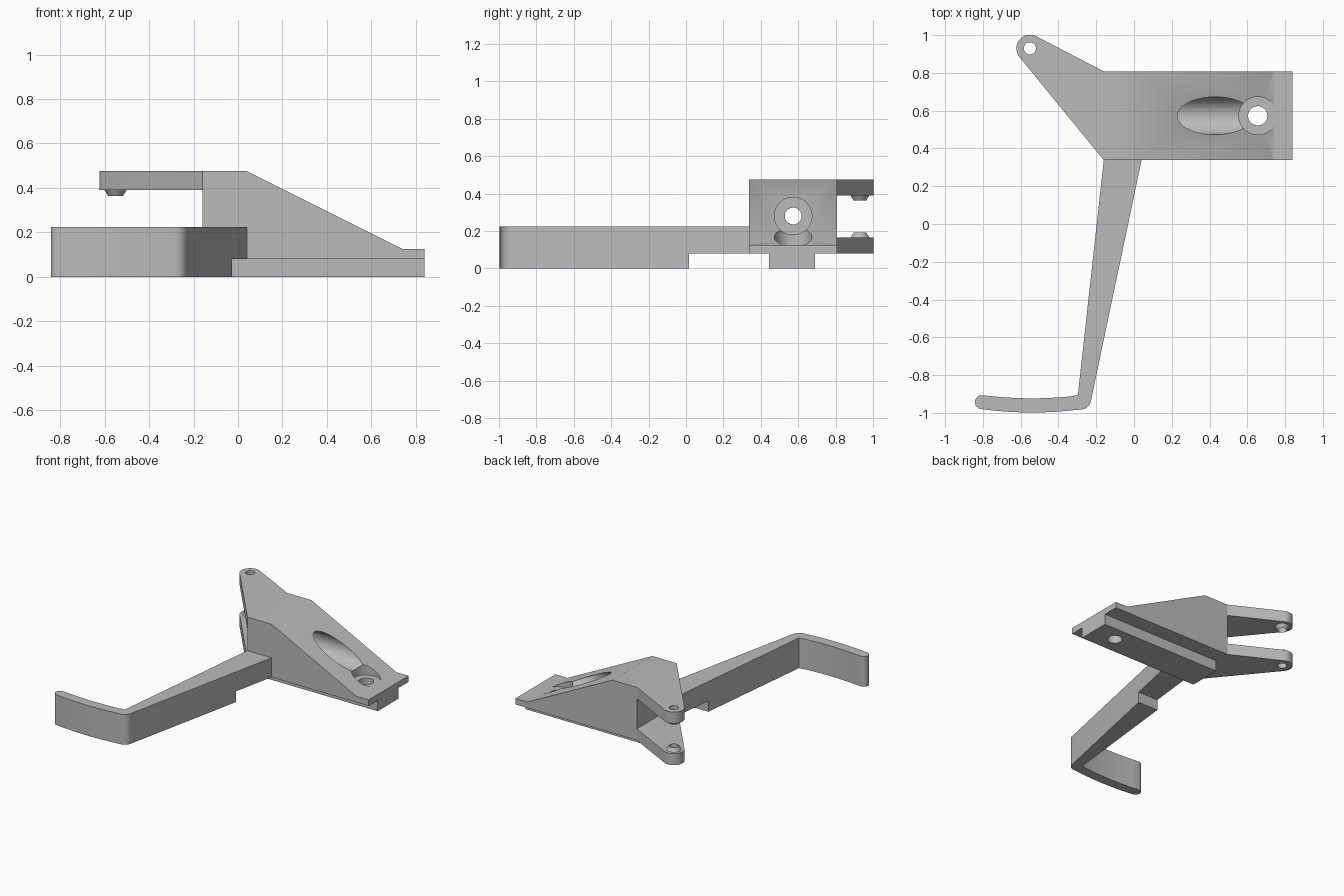
import bpy, bmesh, math

if "Cube" in bpy.data.objects:
    bpy.data.objects.remove(bpy.data.objects["Cube"])

grey = bpy.data.materials.new("plain grey")
grey.diffuse_color = (0.5, 0.5, 0.5, 1)
grey.use_nodes = True
grey.node_tree.nodes["Principled BSDF"].inputs["Base Color"].default_value = grey.diffuse_color


def finish(name, bm):
    bmesh.ops.recalc_face_normals(bm, faces=bm.faces)
    me = bpy.data.meshes.new(name)
    bm.to_mesh(me)
    bm.free()
    me.materials.append(grey)
    ob = bpy.data.objects.new(name, me)
    bpy.context.collection.objects.link(ob)
    return ob


def prism(name, pts, lo, hi, axis="z"):
    """Extrude a 2D outline: along z from xy points, or along y from xz points."""
    bm = bmesh.new()
    place = (lambda a, b, h: (a, b, h)) if axis == "z" else (lambda a, b, h: (a, h, b))
    bottom = [bm.verts.new(place(a, b, lo)) for a, b in pts]
    top = [bm.verts.new(place(a, b, hi)) for a, b in pts]
    bm.faces.new(bottom)
    bm.faces.new(top)
    n = len(pts)
    for i in range(n):
        j = (i + 1) % n
        bm.faces.new((bottom[i], bottom[j], top[j], top[i]))
    return finish(name, bm)


def arc(cx, cy, r, a0, a1, n=16):
    """Points along an arc, angles in degrees."""
    angles = [math.radians(a0 + (a1 - a0) * i / n) for i in range(n + 1)]
    return [(cx + r * math.cos(a), cy + r * math.sin(a)) for a in angles]


def cone(name, x, y, z0, z1, r0, r1):
    """Upright cylinder or cone."""
    bm = bmesh.new()
    bmesh.ops.create_cone(bm, cap_ends=True, segments=64, radius1=r0, radius2=r1, depth=z1 - z0)
    bmesh.ops.translate(bm, verts=bm.verts, vec=(x, y, (z0 + z1) / 2))
    return finish(name, bm)


def bore_x(name, y, z, x0, x1, r):
    """Cylinder lying along x."""
    ob = cone(name, 0, 0, -(x1 - x0) / 2, (x1 - x0) / 2, r, r)
    ob.rotation_euler = (0, math.pi / 2, 0)
    ob.location = ((x0 + x1) / 2, y, z)
    return ob


def boolean(target, tool, operation="DIFFERENCE"):
    mod = target.modifiers.new(tool.name, "BOOLEAN")
    mod.operation = operation
    mod.solver = "EXACT"
    mod.object = tool
    tool.hide_render = True
    tool.hide_set(True)


# Wedge body with the rail joined underneath
BX, Y0, Y1, YC = -0.16, 0.338, 0.808, 0.573
body = prism("wedge_body", [(BX, 0.08), (0.84, 0.08), (0.84, 0.125), (0.74, 0.125),
                            (0.04, 0.475), (BX, 0.475)], Y0, Y1, "y")
rail = prism("rail", [(BX, 0), (0.84, 0), (0.84, 0.08), (BX, 0.08)], 0.445, 0.69, "y")

# Counterbored screw holes: one upright, one lengthwise
upright_head = cone("upright_head_cutter", 0.655, YC, 0.125, 0.6, 0.1, 0.1)
upright_hole = cone("upright_hole_cutter", 0.655, YC, -0.1, 0.3, 0.051, 0.051)
long_head = bore_x("long_head_cutter", YC, 0.28, 0.04, 1.0, 0.1)
long_hole = bore_x("long_hole_cutter", YC, 0.28, -0.4, 0.3, 0.045)
for tool in (upright_head, upright_hole, long_head, long_hole):
    boolean(body, tool)
boolean(rail, upright_hole)

# Pair of hinge lugs with tapered studs and a pin hole
PX, PY, PR = -0.551, 0.93, 0.072
pin_hole = cone("pin_hole_cutter", PX, PY, -0.1, 0.7, 0.032, 0.032)
outline = [(BX, Y0), (BX, Y1)] + arc(PX, PY, PR, 62.5, 219.5, 24)
lugs = []
for side, z0, z1, s0, s1, r0, r1 in (("upper", 0.39, 0.475, 0.363, 0.39, 0.032 + 0.001, 0.05),
                                     ("lower", 0.08, 0.165, 0.165, 0.192, 0.05, 0.033)):
    lug = prism(side + "_lug", outline, z0, z1)
    stud = cone(side + "_stud", PX, PY, s0, s1, r0, r1)
    boolean(lug, pin_hole)
    stud_hole = pin_hole
    boolean(stud, stud_hole)
    lugs += [lug, stud]

# Lever arm with a gently curved finger hook, one outline
R = 2.0
half = math.degrees(math.asin(0.265 / R))
outer = arc(-0.54, -0.998 + R, R, 270 + half, 270 - half, 12)
inner = arc(-0.54, -0.923 + R, R, 270 - half, 270 + half - 0.6, 12)
tip = arc(-0.805, -0.943, 0.037, 262, 98, 12)
corner = arc(-0.285, -0.925, 0.058, -12, -80, 10)
arm = prism("lever_arm", [(BX, Y0), (0.04, Y0)] + corner + outer[1:-1] + tip
            + inner[1:-1] + [(-0.297, -0.905)], 0, 0.225)
# Step under the arm where it meets the body
step = prism("step_cutter", [(-0.5, 0.017), (0.5, 0.017), (0.5, 0.6), (-0.5, 0.6)], -0.1, 0.08)
boolean(arm, step)

# Smooth curved walls, keep edges sharp
bpy.ops.object.select_all(action="DESELECT")
for ob in [body, rail, arm] + lugs:
    ob.select_set(True)
    bpy.context.view_layer.objects.active = ob
bpy.ops.object.shade_smooth_by_angle(angle=math.radians(30))
